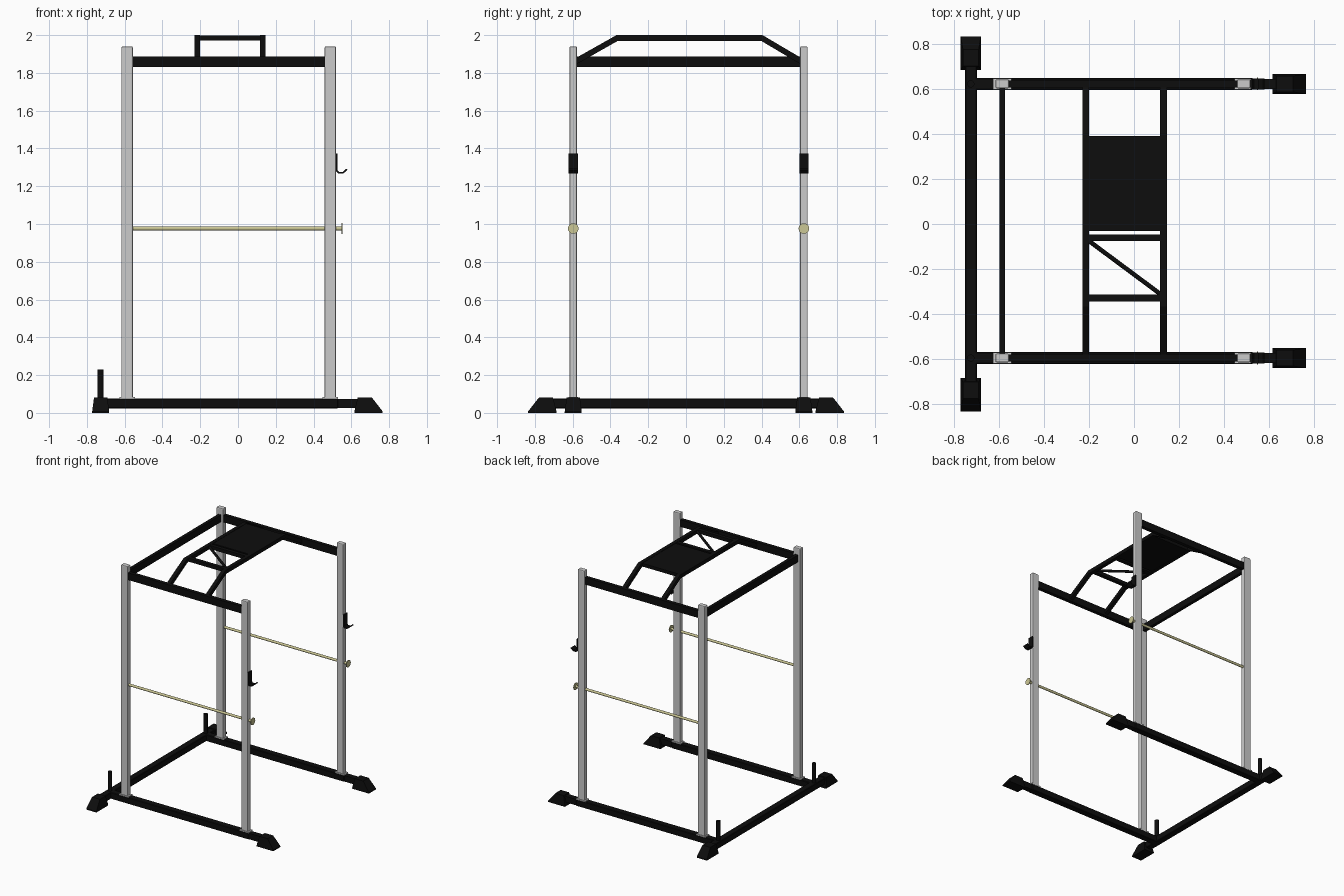
import bpy, bmesh
from math import pi
from mathutils import Vector, Matrix

if "Cube" in bpy.data.objects:
    bpy.data.objects.remove(bpy.data.objects["Cube"])


def material(name, rgb):
    m = bpy.data.materials.new(name)
    m.use_nodes = True
    m.diffuse_color = (*rgb, 1)
    bsdf = next(n for n in m.node_tree.nodes if n.type == 'BSDF_PRINCIPLED')
    bsdf.inputs["Base Color"].default_value = (*rgb, 1)
    return m


BLACK = material("black paint", (0.004, 0.004, 0.004))
GREY = material("light grey paint", (0.6, 0.6, 0.6))
BRASS = material("pale brass", (0.6, 0.57, 0.3))


def finish(name, bm, mat, bevel=0, segments=1):
    bmesh.ops.recalc_face_normals(bm, faces=bm.faces)
    mesh = bpy.data.meshes.new(name)
    bm.to_mesh(mesh)
    bm.free()
    mesh.materials.append(mat)
    ob = bpy.data.objects.new(name, mesh)
    bpy.context.collection.objects.link(ob)
    if bevel:
        mod = ob.modifiers.new("Bevel", 'BEVEL')
        mod.width, mod.segments = bevel, segments
    return ob


def box(name, x, y, z, mat=BLACK, bevel=0, segments=1):
    """Box from (min, max) pairs."""
    bm = bmesh.new()
    bmesh.ops.create_cube(bm, size=1)
    for v in bm.verts:
        v.co = [(a + b) / 2 + c * (b - a) for (a, b), c in zip((x, y, z), v.co)]
    return finish(name, bm, mat, bevel, segments)


def around(c, width):
    return (c - width / 2, c + width / 2)


def rod(name, start, end, radius, mat):
    a, b = Vector(start), Vector(end)
    bm = bmesh.new()
    turn = (b - a).to_track_quat('Z', 'Y').to_matrix().to_4x4()
    bmesh.ops.create_cone(bm, cap_ends=True, segments=20, radius1=radius, radius2=radius,
                          depth=(b - a).length, matrix=Matrix.Translation((a + b) / 2) @ turn)
    ob = finish(name, bm, mat)
    for p in ob.data.polygons:
        p.use_smooth = len(p.vertices) == 4
    return ob


def extrude(name, outline, depth, mat):
    """Closed outline pushed along a depth vector."""
    bm = bmesh.new()
    face = bm.faces.new([bm.verts.new(p) for p in outline])
    out = bmesh.ops.extrude_face_region(bm, geom=[face])
    moved = [v for v in out["geom"] if isinstance(v, bmesh.types.BMVert)]
    bmesh.ops.translate(bm, verts=moved, vec=depth)
    return finish(name, bm, mat)


def foot(name, inner, angle):
    """Flared rubber foot on a thin sole, pointing outward along its local x."""
    bm = bmesh.new()
    bmesh.ops.create_cube(bm, size=1)
    for v in bm.verts:
        top = v.co.z > 0
        length = (0.018, 0.092) if top else (0, 0.15)
        v.co = (length[v.co.x > 0], v.co.y * (0.07 if top else 0.09), 0.082 if top else 0.008)
    sole = bmesh.ops.create_cube(bm, size=1)["verts"]
    for v in sole:
        v.co = (0.075 + v.co.x * 0.15, v.co.y * 0.09, 0.004 + v.co.z * 0.008)
    bm.transform(Matrix.Translation(inner) @ Matrix.Rotation(angle, 4, 'Z'))
    return finish(name, bm, BLACK)


REAR_X, FRONT_X = -0.587, 0.489      # upright columns
BEAM_X = -0.727                      # floor cross beam
SIDES = {"right": -0.597, "left": 0.624}
BASE_Z, TOP_Z = (0.024, 0.076), (1.83, 1.887)

for side, y in SIDES.items():
    # floor rail, end sleeve and foot
    box(side + "_floor_rail", (BEAM_X, 0.53), around(y, 0.053), BASE_Z, BLACK, 0.004)
    box(side + "_rail_sleeve", (0.52, 0.66), around(y, 0.044), (0.026, 0.074))
    foot(side + "_rail_foot", (0.616, y, 0), 0)

    # uprights with flanges at the floor
    for label, x in (("rear", REAR_X), ("front", FRONT_X)):
        box(f"{side}_{label}_upright", around(x, 0.061), around(y, 0.04), (0.07, 1.94),
            GREY, 0.007, 2)
        box(f"{side}_{label}_flange", around(x, 0.083), around(y, 0.05), (0.074, 0.084), GREY)

    # top rail
    box(side + "_top_rail", (REAR_X, FRONT_X), around(y, 0.03), TOP_Z)

    # safety bar with end knob
    rod(side + "_safety_bar", (REAR_X, y, 0.976), (0.553, y, 0.976), 0.01, BRASS)
    rod(side + "_safety_knob", (0.547, y, 0.976), (0.553, y, 0.976), 0.028, BRASS)

    # bar hook
    x0, lo, t = 0.519, 1.267, 0.009
    hook = [(x0, 1.373), (x0, lo + 0.012), (x0 + 0.011, lo), (x0 + 0.038, lo),
            (x0 + 0.062, lo + 0.02), (x0 + 0.055, lo + 0.026),
            (x0 + 0.035, lo + t), (x0 + 0.015, lo + t), (x0 + t, lo + 0.016), (x0 + t, 1.373)]
    extrude(side + "_bar_hook", [(x, y - 0.024, z) for x, z in hook], (0, 0.048, 0), BLACK)

    # storage peg on the cross beam
    rod(side + "_storage_peg", (BEAM_X, y, 0.06), (BEAM_X, y, 0.23), 0.016, BLACK)

    # cross beam foot
    sign = -1 if y < 0 else 1
    foot(side + "_beam_foot", (BEAM_X, sign * 0.686, 0), sign * pi / 2)

# rear cross beams
box("floor_cross_beam", around(BEAM_X, 0.053), (-0.74, 0.74), BASE_Z, BLACK, 0.004)
box("top_cross_beam", around(REAR_X, 0.026), (SIDES["right"], SIDES["left"]), TOP_Z)

# raised overhead frame: two bent bars
GRIP_X = {"rear": -0.215, "front": 0.131}
for label, x in GRIP_X.items():
    upper = [(-0.59, 1.875), (-0.368, 2.0), (0.405, 2.0), (0.617, 1.875)]
    lower = [(0.617, 1.84), (0.397, 1.97), (-0.36, 1.97), (-0.59, 1.84)]
    extrude(label + "_overhead_bar", [(x - 0.015, y, z) for y, z in upper + lower],
            (0.03, 0, 0), BLACK)

# overhead grips, diagonal grip and panel
SPAN = (GRIP_X["rear"], GRIP_X["front"])
for i, y in enumerate((-0.061, -0.33)):
    box(f"overhead_grip_{i + 1}", SPAN, around(y, 0.03), (1.971, 1.999))
rod("diagonal_grip", (SPAN[0], -0.065, 1.985), (SPAN[1], -0.322, 1.985), 0.01, BLACK)
box("overhead_panel", SPAN, (-0.032, 0.392), (1.972, 1.998))
